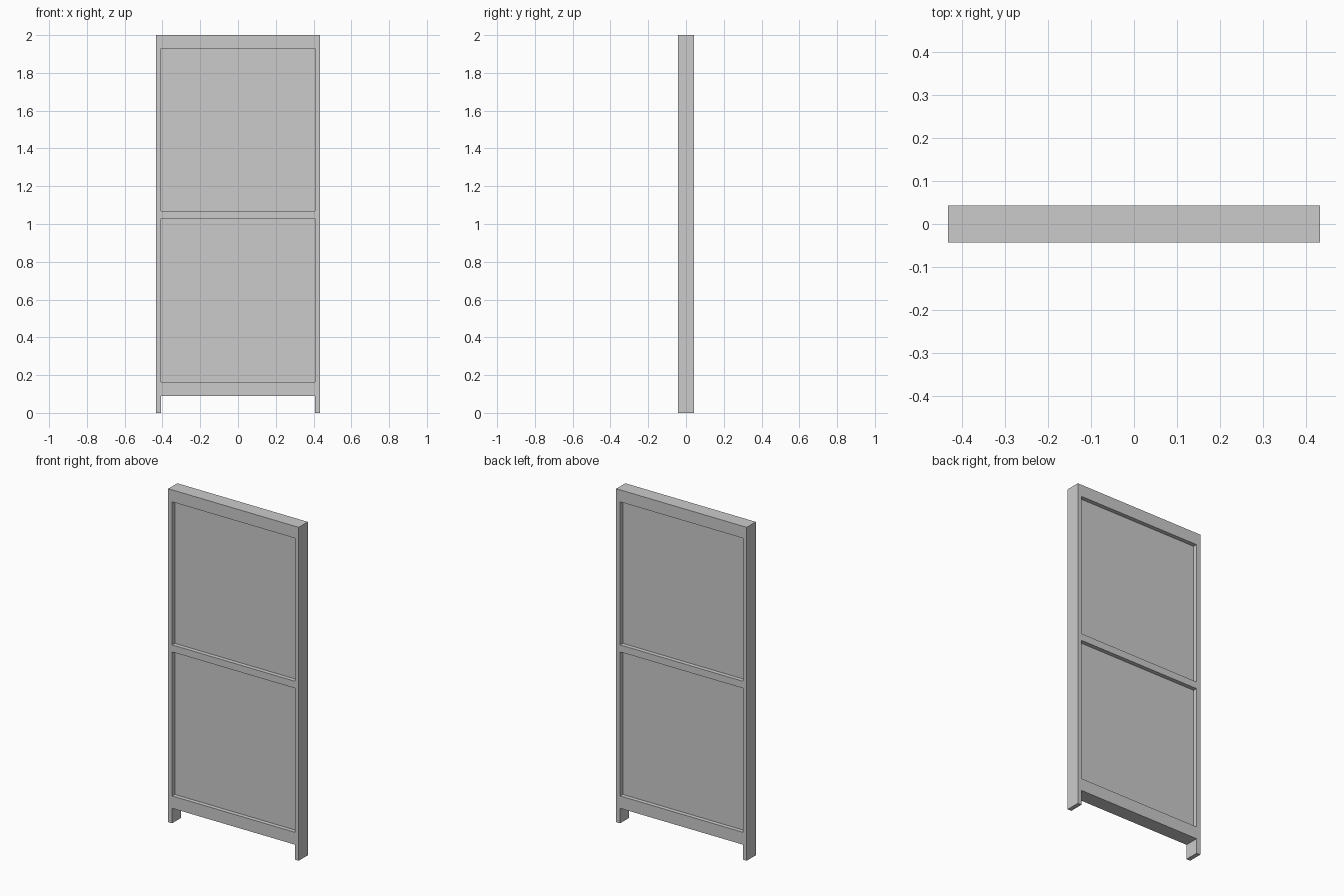
import bpy, bmesh

if "Cube" in bpy.data.objects:
    bpy.data.objects.remove(bpy.data.objects["Cube"])

HALF_W, HALF_D = 0.433, 0.043
INNER = 0.407            # inner edge of the side posts
PANEL_HALF_D = 0.018     # panels are recessed on both faces
XS = [-HALF_W, -INNER, INNER, HALF_W]
ZS = [0, 0.09, 0.164, 1.028, 1.07, 1.928, 2.0]
OPEN_ROWS = (0, 2, 4)    # gap between feet, lower bay, upper bay


def slab(name, cells, half_d):
    """Solid built from rectangles (x0, x1, z0, z1) in the front plane, extruded along y."""
    bm = bmesh.new()
    for x0, x1, z0, z1 in cells:
        bm.faces.new([bm.verts.new((x, -half_d, z))
                      for x, z in ((x0, z0), (x1, z0), (x1, z1), (x0, z1))])
    bmesh.ops.remove_doubles(bm, verts=bm.verts[:], dist=1e-5)
    ext = bmesh.ops.extrude_face_region(bm, geom=bm.faces[:], use_keep_orig=True)
    moved = [g for g in ext["geom"] if isinstance(g, bmesh.types.BMVert)]
    bmesh.ops.translate(bm, verts=moved, vec=(0, 2 * half_d, 0))
    bmesh.ops.recalc_face_normals(bm, faces=bm.faces[:])
    mesh = bpy.data.meshes.new(name)
    bm.to_mesh(mesh)
    bm.free()
    obj = bpy.data.objects.new(name, mesh)
    bpy.context.collection.objects.link(obj)
    return obj


# One-piece frame: posts with feet, plus bottom, middle and top rails
slab("frame", [(XS[i], XS[i + 1], ZS[j], ZS[j + 1])
               for i in range(3) for j in range(6)
               if not (i == 1 and j in OPEN_ROWS)], HALF_D)

# Recessed panels filling the two bays
for name, j in (("lower_panel", 2), ("upper_panel", 4)):
    slab(name, [(-INNER, INNER, ZS[j], ZS[j + 1])], PANEL_HALF_D)
